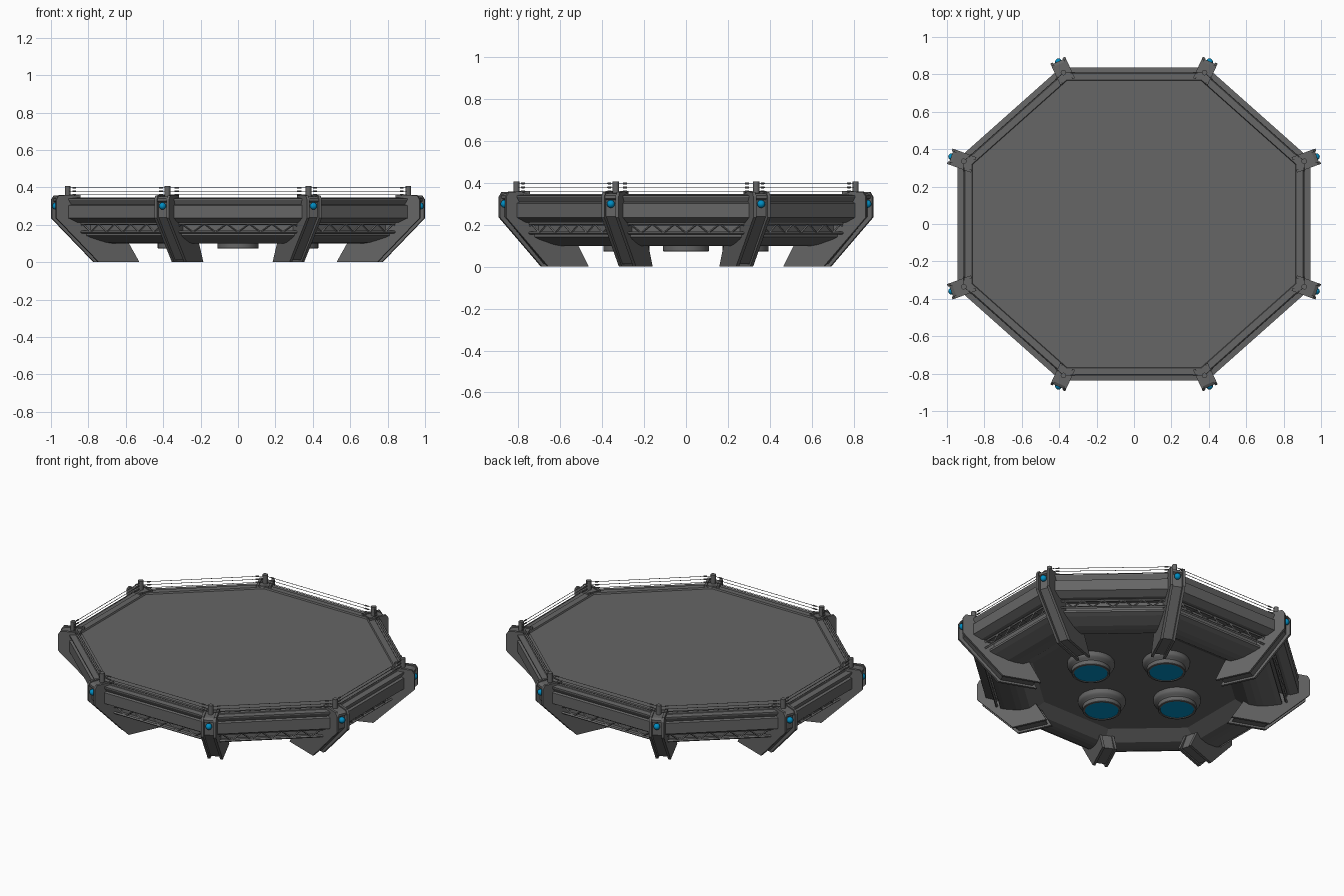
import bpy, bmesh, math
from mathutils import Vector, Matrix

if "Cube" in bpy.data.objects:
    bpy.data.objects.remove(bpy.data.objects["Cube"])

SX, SY = 1.02, 0.907          # octagon circumradius along x and y
ANGLES = [math.radians(22.5 + 45 * k) for k in range(8)]


def material(name, color):
    m = bpy.data.materials.new(name)
    m.use_nodes = True
    m.diffuse_color = color
    m.node_tree.nodes["Principled BSDF"].inputs["Base Color"].default_value = color
    return m


GREY = material("steel grey", (0.133, 0.133, 0.133, 1))
BLUE = material("glow blue", (0.0, 0.27, 0.55, 1))


def finish(bm, name, mat, smooth=False):
    bmesh.ops.recalc_face_normals(bm, faces=bm.faces)
    me = bpy.data.meshes.new(name)
    bm.to_mesh(me)
    bm.free()
    me.materials.append(mat)
    ob = bpy.data.objects.new(name, me)
    bpy.context.collection.objects.link(ob)
    if smooth:
        bpy.ops.object.select_all(action='DESELECT')
        ob.select_set(True)
        bpy.context.view_layer.objects.active = ob
        bpy.ops.object.shade_smooth_by_angle(angle=math.radians(35))
    return ob


def corner(k, f, z):
    """Point at fraction f of the way out to octagon corner k."""
    a = ANGLES[k % 8]
    return Vector((f * SX * math.cos(a), f * SY * math.sin(a), z))


def loft(bm, rings):
    """Join rings of points and cap both ends."""
    loops = [[bm.verts.new(p) for p in r] for r in rings]
    n = len(loops[0])
    for a, b in zip(loops, loops[1:]):
        for i in range(n):
            bm.faces.new((a[i], a[(i + 1) % n], b[(i + 1) % n], b[i]))
    bm.faces.new(loops[0])
    bm.faces.new(loops[-1])


def octagon_body(name, profile):
    bm = bmesh.new()
    loft(bm, [[corner(k, f, z) for k in range(8)] for f, z in profile])
    return finish(bm, name, GREY)


def bar(bm, a, b, r, sides=6):
    """Straight round bar between two points."""
    d = b - a
    rot = d.to_track_quat('Z', 'Y').to_matrix().to_4x4()
    bmesh.ops.create_cone(bm, cap_ends=True, segments=sides, radius1=r, radius2=r,
                          depth=d.length, matrix=Matrix.Translation((a + b) / 2) @ rot)


def slab(bm, k, profile, offset, thick):
    """Extrude a radial (fraction, z) profile sideways at corner k."""
    out = corner(k, 1, 0).normalized()
    side = Vector((-out.y, out.x, 0))
    loft(bm, [[corner(k, f, z) + side * (offset + s * thick / 2) for f, z in profile]
              for s in (-1, 1)])


# Deck with a flat-topped rim and a shallow groove below it
octagon_body("deck", [(0.916, 0.338), (0.92, 0.347), (0.96, 0.347), (0.963, 0.343),
                      (1.0, 0.34), (1.0, 0.332), (0.985, 0.308), (1.0, 0.303),
                      (1.0, 0.235), (0.95, 0.212), (0.80, 0.212)])

# Recessed core behind the trusses
octagon_body("core", [(0.875, 0.23), (0.875, 0.145)])

# Lower hull with a recessed underside
octagon_body("lower_hull", [(0.80, 0.155), (0.90, 0.155), (0.90, 0.142), (0.87, 0.130),
                            (0.79, 0.106), (0.75, 0.10), (0.70, 0.10), (0.61, 0.145)])

# Ribs at the corners: two cheek plates and a recessed web under a cap
cheek = [(0.575, 0), (0.805, 0), (1.045, 0.235), (1.045, 0.335), (1.03, 0.357),
         (0.91, 0.36), (0.91, 0.25), (0.67, 0.16)]
web = [(0.60, 0.012), (0.795, 0.012), (1.02, 0.24), (1.02, 0.318), (1.037, 0.326),
       (1.037, 0.34), (1.02, 0.35), (0.92, 0.354), (0.92, 0.25), (0.67, 0.16)]
for k in range(8):
    bm = bmesh.new()
    for s in (-1, 1):
        slab(bm, k, cheek, s * 0.036, 0.015)
    slab(bm, k, web, 0, 0.064)
    finish(bm, f"rib_{k + 1}", GREY)

# Beacon lights on the rib faces
bm = bmesh.new()
for k in range(8):
    bmesh.ops.create_uvsphere(bm, u_segments=12, v_segments=8, radius=0.019,
                              matrix=Matrix.Translation(corner(k, 1.034, 0.3)))
finish(bm, "beacons", BLUE, True)

# Railing posts
bm = bmesh.new()
for k in range(8):
    bar(bm, corner(k, 0.966, 0.335), corner(k, 0.966, 0.408), 0.015, 12)
finish(bm, "rail_posts", GREY, True)

# Railing wires with end clamps
bm = bmesh.new()
for k in range(8):
    for z in (0.36, 0.379, 0.398):
        a, b = corner(k, 0.966, z), corner(k + 1, 0.966, z)
        bar(bm, a, b, 0.0017)
        for p, q in ((a, b), (b, a)):
            bar(bm, p.lerp(q, 0.05), p.lerp(q, 0.08), 0.0045)
finish(bm, "rail_wires", GREY)

# Zigzag trusses under the rim
bm = bmesh.new()
BAYS = 12
for k in range(8):
    ends = [(corner(k, 0.925, z), corner(k + 1, 0.925, z)) for z in (0.161, 0.205)]
    for a, b in ends:
        bar(bm, a, b, 0.0075, 4)
    for i in range(BAYS):
        lo, hi = ends[i % 2], ends[(i + 1) % 2]
        bar(bm, lo[0].lerp(lo[1], i / BAYS), hi[0].lerp(hi[1], (i + 1) / BAYS), 0.005, 4)
finish(bm, "trusses", GREY)

# Thrusters on the underside
nozzle = [(0.135, 0.16), (0.135, 0.125), (0.13, 0.115), (0.118, 0.108), (0.11, 0.1),
          (0.11, 0.076), (0.107, 0.073), (0.097, 0.073), (0.095, 0.085)]
for n, (x, y) in enumerate(((0.32, 0), (0, 0.285), (-0.32, 0), (0, -0.285)), 1):
    bm = bmesh.new()
    loft(bm, [[Vector((x + r * math.cos(t * math.tau / 32), y + r * math.sin(t * math.tau / 32), z))
               for t in range(32)] for r, z in nozzle])
    finish(bm, f"thruster_{n}", GREY, True)
    bm = bmesh.new()
    bar(bm, Vector((x, y, 0.086)), Vector((x, y, 0.077)), 0.096, 32)
    finish(bm, f"thruster_glow_{n}", BLUE)
